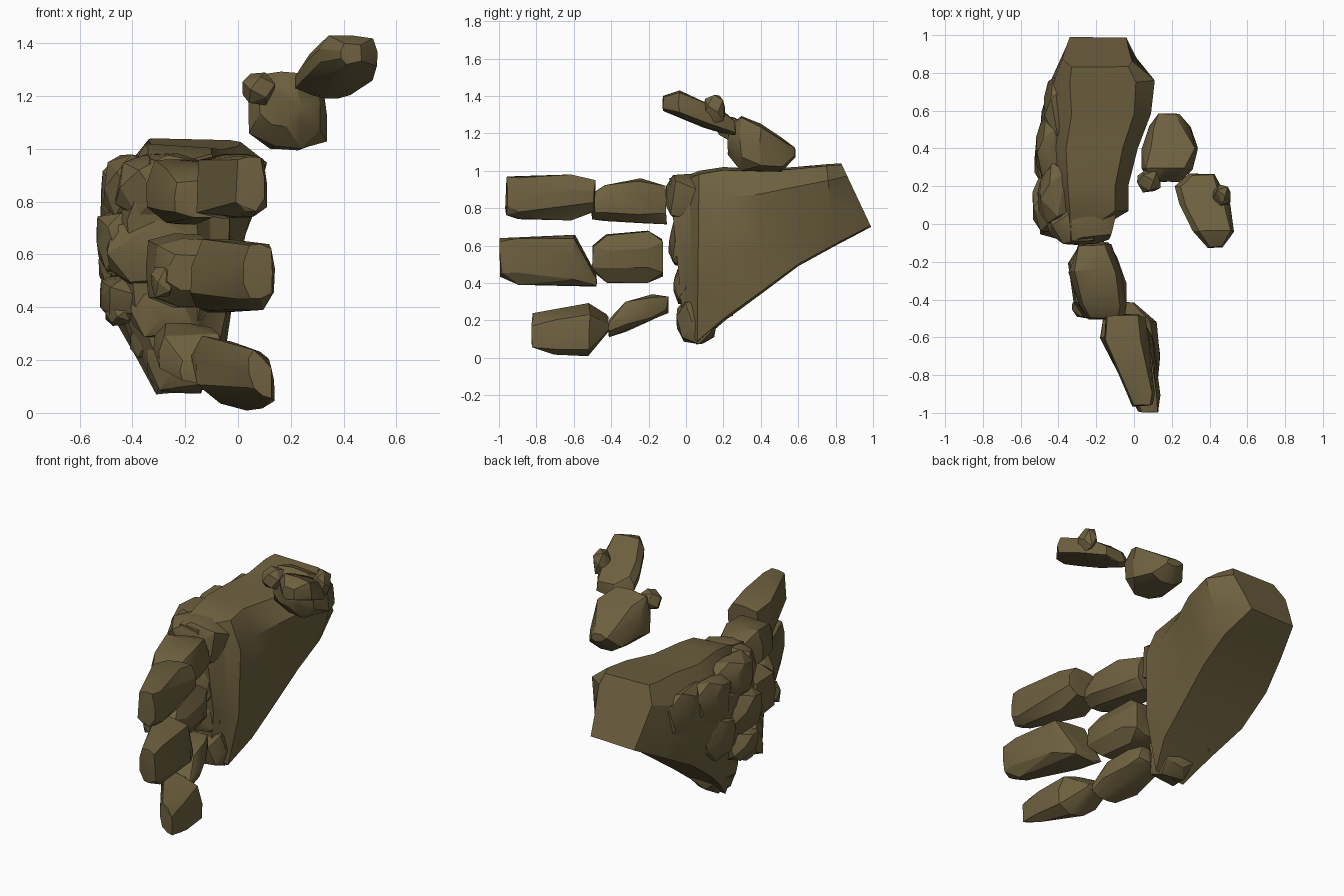
import bpy, bmesh, math, random
from mathutils import Vector

if "Cube" in bpy.data.objects:
    bpy.data.objects.remove(bpy.data.objects["Cube"])

rng = random.Random(4)
stone_mat = bpy.data.materials.new("olive brown stone")
stone_mat.diffuse_color = (0.155, 0.118, 0.05, 1)
stone_mat.use_nodes = True
stone_mat.node_tree.nodes["Principled BSDF"].inputs["Base Color"].default_value = stone_mat.diffuse_color


def finish(name, bm, angle=24):
    bmesh.ops.recalc_face_normals(bm, faces=bm.faces[:])
    me = bpy.data.meshes.new(name)
    bm.to_mesh(me)
    bm.free()
    ob = bpy.data.objects.new(name, me)
    me.materials.append(stone_mat)
    bpy.context.collection.objects.link(ob)
    bpy.ops.object.select_all(action='DESELECT')
    bpy.context.view_layer.objects.active = ob
    ob.select_set(True)
    bpy.ops.object.shade_smooth_by_angle(angle=math.radians(angle))
    return ob


def hull(name, points):
    bm = bmesh.new()
    for p in points:
        bm.verts.new(p)
    res = bmesh.ops.convex_hull(bm, input=bm.verts[:])
    loose = {g for g in res["geom_interior"] + res["geom_unused"]
             if isinstance(g, bmesh.types.BMVert)}
    bmesh.ops.delete(bm, geom=list(loose), context='VERTS')
    bmesh.ops.dissolve_limit(bm, angle_limit=math.radians(7), verts=bm.verts[:], edges=bm.edges[:])
    return finish(name, bm)


def bone(name, stations, n=9, shear=0.0):
    """Chiselled finger stone: rounded-box rings (y, x0, x1, z0, z1) along y."""
    pts = []
    for y, x0, x1, z0, z1 in stations:
        off = rng.uniform(0, 0.5)
        for i in range(n):
            a = 2 * math.pi * (i + off) / n
            c, s = math.cos(a), math.sin(a)
            k = (abs(c) ** 5 + abs(s) ** 5) ** -0.2 * rng.uniform(0.95, 1.04)
            u = max(-1, min(1, c * k))
            v = max(-1, min(1, s * k))
            half = (z1 - z0) / 2 - abs(shear) * 0.6
            pts.append(((x0 + x1) / 2 + u * (x1 - x0) / 2, y + rng.uniform(-.008, .008),
                        (z0 + z1) / 2 + v * half - shear * u))
    return hull(name, pts)


def lump(name, centre, size, n=24):
    """Rough boulder filling a box of the given size."""
    pts = []
    for i in range(n):
        h = 1 - 2 * (i + 0.5) / n
        r, a = math.sqrt(1 - h * h), i * 2.39996
        d = Vector((r * math.cos(a), r * math.sin(a), h))
        d *= sum(abs(c) ** 4 for c in d) ** -0.25 * rng.uniform(0.88, 1.02)
        pts.append([centre[k] + d[k] * size[k] / 2 for k in range(3)])
    return hull(name, pts)


# Palm: (y bottom, y top, z bottom, z top, outer x going up, inner x going up)
sections = [
    (-.01, -.09, .14, .96, (-.28, -.39, -.42, -.33), (-.18, -.14, -.16, -.22)),
    (.03, .02, .10, .98, (-.30, -.42, -.45, -.34), (-.15, -.10, -.11, -.17)),
    (.06, .07, .07, 1.0, (-.31, -.43, -.46, -.34), (-.11, -.04, -.03, -.10)),
    (.21, .20, .20, 1.02, (-.38, -.48, -.49, -.35), (-.05, -.03, -.03, -.10)),
    (.40, .40, .34, 1.01, (-.46, -.50, -.50, -.36), (-.03, -.02, .02, -.06)),
    (.60, .58, .49, 1.02, (-.47, -.49, -.47, -.33), (-.01, .03, .09, .00)),
    (.80, .75, .60, 1.035, (-.41, -.43, -.42, -.34), (.00, .06, .11, .01)),
    (.99, .83, .70, 1.04, (-.34, -.36, -.38, -.33), (-.04, -.03, -.01, -.03)),
]
bm = bmesh.new()
rings = []
for yb, yt, z0, z1, left, right in sections:
    path = [(x, t) for x, t in zip(left, (0, .33, .72, 1))]
    path += [(x, t) for x, t in zip(reversed(right), (.98, .80, .36, .02))]
    rings.append([bm.verts.new((x, yb + (yt - yb) * t, z0 + (z1 - z0) * t)) for x, t in path])
for a, b in zip(rings, rings[1:]):
    for i in range(8):
        j = (i + 1) % 8
        bm.faces.new((a[i], a[j], b[j], b[i]))
bm.faces.new(rings[0])
bm.faces.new(rings[-1])
finish("palm", bm, 30)

# Row of knuckle stones where the fingers meet the palm
for i, (c, s) in enumerate([
        ((-.28, .01, .86), (.38, .24, .27)), ((-.31, 0, .61), (.38, .19, .28)),
        ((-.27, .02, .39), (.30, .18, .23)), ((-.23, .06, .20), (.25, .22, .27))]):
    lump(f"knuckle_{i + 1}", c, s)

# Boulders over the back of the hand
for i, (c, s) in enumerate([
        ((-.41, .16, .86), (.20, .34, .26)), ((-.45, .40, .82), (.15, .32, .28)),
        ((-.45, .11, .65), (.18, .31, .25)), ((-.45, .36, .58), (.16, .30, .26)),
        ((-.44, .11, .44), (.18, .28, .17)), ((-.41, .60, .80), (.15, .36, .32)),
        ((-.34, .14, .29), (.14, .24, .18)), ((-.45, .07, .38), (.11, .14, .10))]):
    lump(f"back_boulder_{i + 1}", c, s)

# Fingers: inner and outer stone each
bone("upper_finger_base", [(-.50, -.24, -.05, .74, .88), (-.43, -.29, -.04, .73, .93),
                           (-.25, -.35, -.07, .72, .96), (-.11, -.30, -.12, .71, .92)])
bone("upper_finger_tip", [(-.96, -.01, .10, .76, .97), (-.90, -.03, .11, .74, .98),
                          (-.62, -.16, .08, .73, .98), (-.49, -.15, .06, .78, .95)])
bone("middle_finger_base", [(-.50, -.27, -.07, .46, .60), (-.42, -.32, -.06, .40, .66),
                            (-.20, -.35, -.09, .40, .68), (-.13, -.30, -.12, .43, .64)])
bone("middle_finger_tip", [(-.99, .02, .13, .43, .64), (-.90, -.02, .14, .39, .64),
                           (-.60, -.18, .10, .38, .66), (-.48, -.16, .03, .38, .45)])
bone("lower_finger_base", [(-.41, -.22, -.04, .11, .21), (-.32, -.30, -.04, .14, .30),
                           (-.18, -.32, -.09, .20, .34), (-.10, -.29, -.13, .24, .33)])
bone("lower_finger_tip", [(-.82, .04, .13, .05, .24), (-.70, -.02, .14, .01, .26),
                          (-.52, -.16, .12, .00, .29), (-.42, -.18, .00, .13, .23)], shear=.035)
lump("middle_finger_knob", (-.28, -.44, .50), (.10, .12, .13), 14)

# Thumb: base stone, tip stone and their small knobs
bone("thumb_base", [(.23, .08, .24, 1.08, 1.24), (.29, .04, .31, 1.00, 1.30),
                    (.40, .04, .34, .99, 1.26), (.51, .08, .30, .99, 1.18),
                    (.58, .13, .24, 1.07, 1.13)], shear=.01)
lump("thumb_base_knob", (.08, .23, 1.23), (.13, .13, .13), 14)
bone("thumb_tip", [(-.12, .39, .47, 1.32, 1.40), (-.04, .31, .53, 1.29, 1.43),
                   (.10, .24, .51, 1.23, 1.37), (.20, .21, .46, 1.20, 1.32),
                   (.26, .29, .43, 1.19, 1.27)])
lump("thumb_tip_knob", (.465, .15, 1.33), (.10, .12, .16), 14)
